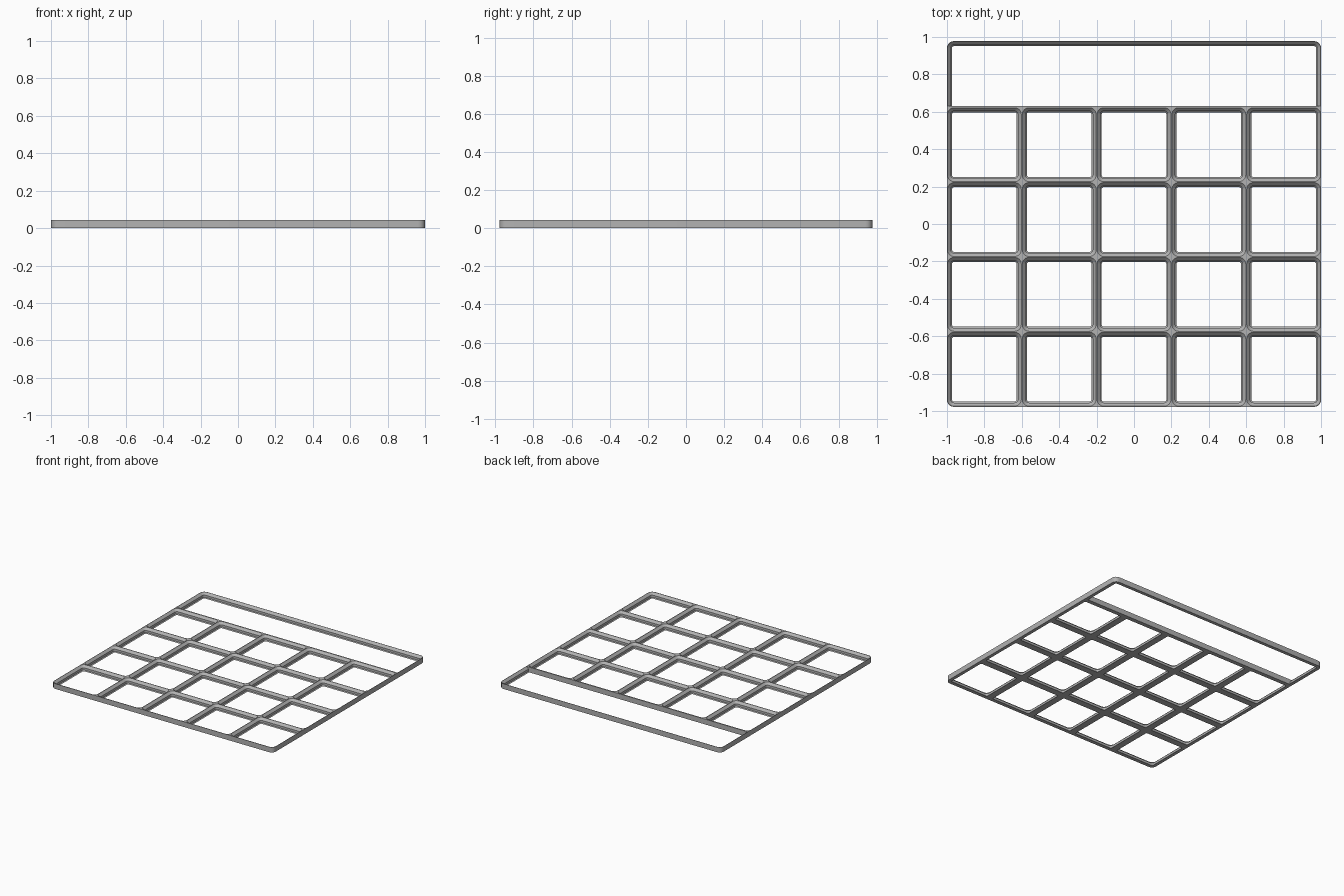
import bpy, bmesh, math

if "Cube" in bpy.data.objects:
    bpy.data.objects.remove(bpy.data.objects["Cube"])

HEIGHT = 0.0425
PITCH = 0.4
FRONT, SEAM, BACK = -0.978, 0.631, 0.978
FIRST_ROW = -0.776          # centre of the front row of pockets
CORNER = 0.038
# pocket wall profile: (inset from cell edge, height), with overshoot for a clean cut
PROFILE = [(0.027, -0.02), (0.027, 0.0), (0.0203, 0.0067),
           (0.0203, 0.0245), (0.0025, HEIGHT), (0.0025, HEIGHT + 0.02)]

grey = bpy.data.materials.new("grey plastic")
grey.diffuse_color = (0.45, 0.45, 0.45, 1)
grey.use_nodes = True
grey.node_tree.nodes["Principled BSDF"].inputs["Base Color"].default_value = grey.diffuse_color


def rounded_rect(x0, x1, y0, y1, r, r_front=None, steps=6):
    """Outline points, counter-clockwise; front corners may have their own radius."""
    rf = r if r_front is None else r_front
    pts = []
    corners = [(x1, y0, -1, 1, rf, 270), (x1, y1, -1, -1, r, 0),
               (x0, y1, 1, -1, r, 90), (x0, y0, 1, 1, rf, 180)]
    for x, y, sx, sy, rad, start in corners:
        if rad == 0:
            pts.append((x, y))
            continue
        for i in range(steps + 1):
            a = math.radians(start + 90 * i / steps)
            pts.append((x + sx * rad + rad * math.cos(a),
                        y + sy * rad + rad * math.sin(a)))
    return pts


def loft(bm, rings):
    """Closed solid through a stack of (outline, z) rings."""
    loops = [[bm.verts.new((x, y, z)) for x, y in pts] for pts, z in rings]
    n = len(loops[0])
    for a, b in zip(loops, loops[1:]):
        for i in range(n):
            j = (i + 1) % n
            bm.faces.new((a[i], a[j], b[j], b[i]))
    bm.faces.new(loops[0][::-1])
    bm.faces.new(loops[-1])


def make_object(name, bm):
    mesh = bpy.data.meshes.new(name)
    bm.to_mesh(mesh)
    bm.free()
    mesh.materials.append(grey)
    obj = bpy.data.objects.new(name, mesh)
    bpy.context.collection.objects.link(obj)
    return obj


# Solid plate with rounded outer corners
bm = bmesh.new()
outline = rounded_rect(-1, 1, FRONT, BACK, CORNER)
loft(bm, [(outline, 0), (outline, HEIGHT)])
plate = make_object("grid_plate", bm)

# Stepped pockets, five across and four deep
bm = bmesh.new()
for col in range(5):
    for row in range(4):
        cx, cy = (col - 2) * PITCH, FIRST_ROW + row * PITCH
        rings = []
        for inset, z in PROFILE:
            h = PITCH / 2 - inset
            rings.append((rounded_rect(cx - h, cx + h, cy - h, cy + h,
                                       CORNER - inset), z))
        loft(bm, rings)

# Wide bay at the back, square against the grid
loft(bm, [(rounded_rect(-1 + o, 1 - o, SEAM, BACK - o, CORNER - o, 0), z)
          for o, z in PROFILE])
cutter = make_object("pocket_cutter", bm)
cutter.hide_render = True

# Cut the pockets out of the plate
cut = plate.modifiers.new("pockets", 'BOOLEAN')
cut.operation = 'DIFFERENCE'
cut.solver = 'EXACT'
cut.object = cutter
bpy.context.view_layer.objects.active = plate
plate.select_set(True)
bpy.ops.object.modifier_apply(modifier=cut.name)
bpy.data.objects.remove(cutter)
bpy.ops.object.shade_smooth_by_angle(angle=math.radians(30))
